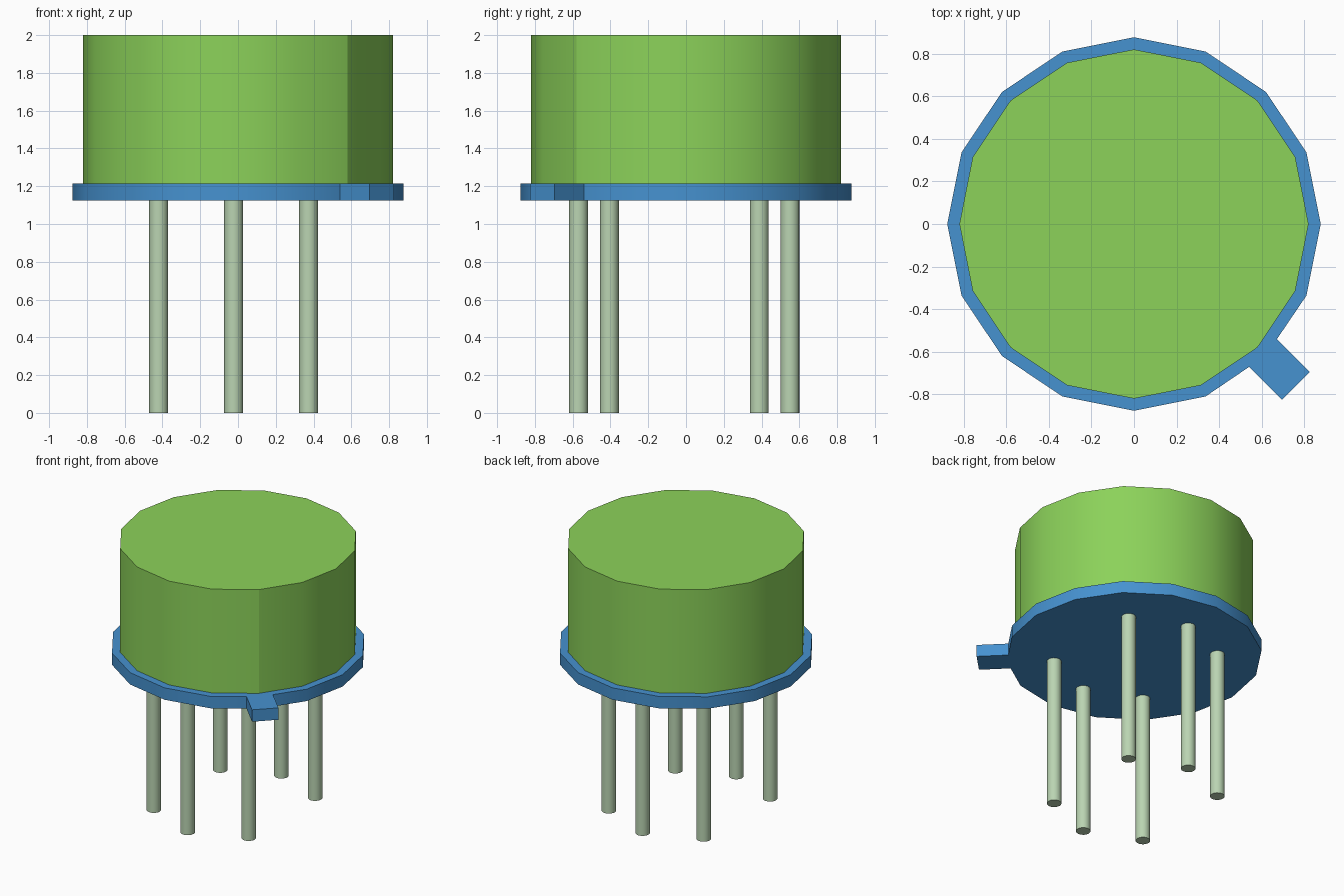
import bpy
import bmesh
import math
from mathutils import Vector

cube = bpy.data.objects.get("Cube")
if cube:
    bpy.data.objects.remove(cube, do_unlink=True)


def make_material(name, rgb):
    """Flat material from 0-255 display colour, stored as linear values."""
    lin = [((c / 255 + 0.055) / 1.055) ** 2.4 for c in rgb] + [1.0]
    mat = bpy.data.materials.new(name)
    mat.use_nodes = True
    mat.diffuse_color = lin
    mat.node_tree.nodes["Principled BSDF"].inputs["Base Color"].default_value = lin
    return mat


def ring(radius, sides):
    """Corner points of a regular polygon."""
    return [Vector((radius * math.cos(math.tau * i / sides),
                    radius * math.sin(math.tau * i / sides))) for i in range(sides)]


def prism(name, outline, z0, z1, mat, location=(0, 0), seam=None):
    """Extrude an outline upward; smooth sides, sharp rims and optional sharp seam."""
    bm = bmesh.new()
    base = bm.faces.new([bm.verts.new((p.x, p.y, z0)) for p in outline])
    top = bmesh.ops.extrude_face_region(bm, geom=[base], use_keep_orig=True)["geom"]
    bmesh.ops.translate(bm, vec=(0, 0, z1 - z0),
                        verts=[g for g in top if isinstance(g, bmesh.types.BMVert)])
    bmesh.ops.recalc_face_normals(bm, faces=bm.faces)
    for face in bm.faces:
        face.smooth = True
    for edge in bm.edges:
        on_seam = seam is not None and all((v.co.xy - seam).length < 0.001 for v in edge.verts)
        edge.smooth = edge.calc_face_angle(0) < math.radians(30) and not on_seam
    mesh = bpy.data.meshes.new(name)
    bm.to_mesh(mesh)
    bm.free()
    mesh.materials.append(mat)
    obj = bpy.data.objects.new(name, mesh)
    obj.location = (*location, 0)
    bpy.context.collection.objects.link(obj)
    return obj


green = make_material("can green", (140, 210, 90))
blue = make_material("flange blue", (70, 146, 208))
metal = make_material("pin pale green", (186, 212, 178))

SIDES, TAB_CORNER = 16, 14  # corner 14 points to the front left, where the tab sits

# Can body
body = ring(0.82, SIDES)
prism("can_body", body, 1.17, 2.0, green, seam=body[TAB_CORNER])

# Flange with its square locating tab
rim = ring(0.877, SIDES)
out = rim[TAB_CORNER].normalized()
side = Vector((-out.y, out.x)) * 0.092
root, tip = out * 0.857, out * 1.075
rim[TAB_CORNER:TAB_CORNER + 1] = [root - side, tip - side, tip + side, root + side]
prism("flange", rim, 1.125, 1.215, blue)

# Six pins, slightly off the can's centre
spots = [(0, -0.56), (0, 0.56)] + [(sx * 0.397, sy * 0.397) for sx in (-1, 1) for sy in (-1, 1)]
for i, (x, y) in enumerate(spots, 1):
    prism(f"pin_{i}", ring(0.05, 16), 0, 1.15, metal, (x - 0.023, y - 0.009))
